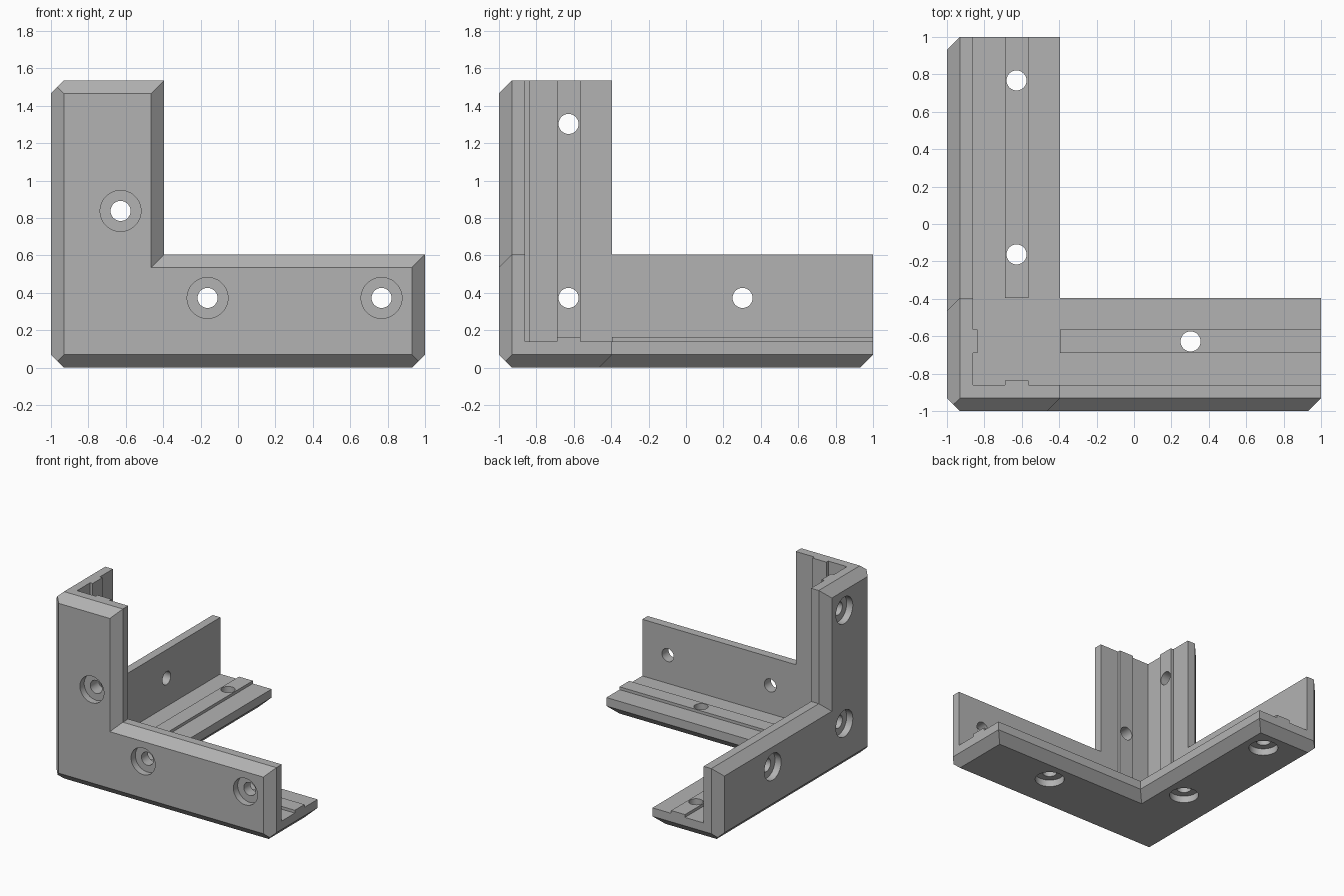
import bpy
import bmesh
from math import radians, pi
from mathutils import Vector, Matrix

# Dimensions in grid steps measured from the outer corner; S scales to scene units
S = 2 / 43
LENGTH = (43, 43, 33)      # arm lengths along x, y, z
WIDTH, THICK, CHAMFER = 13, 3, 1.5
MID = 8                    # centre line of every arm
RIB_HALF, RIB_HIGH = 1.35, 0.5
HOLE_R, BORE_R, BORE_DEPTH = 1.15, 2.35, 1.2

old = bpy.data.objects.get("Cube")
if old:
    bpy.data.objects.remove(old, do_unlink=True)

grey = bpy.data.materials.new("mid_grey")
grey.use_nodes = True
colour = (0.45, 0.45, 0.45, 1)
grey.diffuse_color = colour
grey.node_tree.nodes["Principled BSDF"].inputs["Base Color"].default_value = colour


def point(axis, depth, u, v):
    """Point at a depth along axis, with u and v on the next two axes."""
    p = Vector((0, 0, 0))
    p[axis], p[(axis + 1) % 3], p[(axis + 2) % 3] = depth, u, v
    return p


def finish(bm, name):
    bmesh.ops.recalc_face_normals(bm, faces=bm.faces)
    bmesh.ops.transform(bm, matrix=Matrix.Translation((-1, -1, 0)) @ Matrix.Scale(S, 4), verts=bm.verts)
    mesh = bpy.data.meshes.new(name)
    bm.to_mesh(mesh)
    bm.free()
    mesh.materials.append(grey)
    obj = bpy.data.objects.new(name, mesh)
    bpy.context.collection.objects.link(obj)
    return obj


def l_outline(a, b, inset):
    lo, w = inset, WIDTH - inset
    return [(lo, lo), (a - inset, lo), (a - inset, w), (w, w), (w, b - inset), (lo, b - inset)]


def plate(axis, name):
    """L-shaped plate with a chamfered outer face."""
    b, c = (axis + 1) % 3, (axis + 2) % 3
    bm = bmesh.new()
    rings = [[bm.verts.new(point(axis, d, u, v)) for u, v in l_outline(LENGTH[b], LENGTH[c], i)]
             for d, i in ((0, CHAMFER), (CHAMFER, 0), (THICK, 0))]
    for r, s in zip(rings, rings[1:]):
        for i in range(6):
            j = (i + 1) % 6
            bm.faces.new((r[i], r[j], s[j], s[i]))
    bm.faces.new(rings[0])
    bm.faces.new(rings[-1])
    bmesh.ops.recalc_face_normals(bm, faces=bm.faces)
    # continue the neighbouring plates' chamfers through this plate's corners
    cuts = [((0, 0), (-1, -1)), ((LENGTH[b], 0), (1, -1)), ((0, LENGTH[c]), (-1, 1))]
    for corner, out in cuts:
        normal = point(axis, 0, *out)
        origin = point(axis, 0, corner[0] - out[0] * CHAMFER, corner[1])
        res = bmesh.ops.bisect_plane(bm, geom=bm.verts[:] + bm.edges[:] + bm.faces[:],
                                     plane_co=origin, plane_no=normal, clear_outer=True)
        edges = [e for e in res["geom_cut"] if isinstance(e, bmesh.types.BMEdge)]
        bmesh.ops.holes_fill(bm, edges=edges, sides=0)
    return finish(bm, name)


def box(lo, hi, name):
    bm = bmesh.new()
    bmesh.ops.create_cube(bm, size=1)
    for v in bm.verts:
        v.co = Vector([lo[i] if v.co[i] < 0 else hi[i] for i in range(3)])
    return finish(bm, name)


def rib(normal, along, start, name):
    """Raised rail on a plate's inner face, running along one arm."""
    lo, hi = [MID - RIB_HALF] * 3, [MID + RIB_HALF] * 3
    lo[normal], hi[normal] = THICK - 0.5, THICK + RIB_HIGH
    lo[along], hi[along] = start, LENGTH[along]
    return box(lo, hi, name)


def hole_cutters(holes):
    """Stepped round cutters: a wide bore outside, a narrow hole through."""
    bm = bmesh.new()
    for axis, u, v in holes:
        steps = [(-1, 0), (-1, BORE_R), (BORE_DEPTH, BORE_R), (BORE_DEPTH, HOLE_R), (5, HOLE_R), (5, 0)]
        verts = [bm.verts.new(point(axis, d, u + r, v)) for d, r in steps]
        edges = [bm.edges.new(pair) for pair in zip(verts, verts[1:])]
        bmesh.ops.spin(bm, geom=verts + edges, cent=point(axis, 0, u, v),
                       axis=point(axis, 1, 0, 0), angle=2 * pi, steps=48)
    bmesh.ops.remove_doubles(bm, verts=bm.verts, dist=0.001)
    obj = finish(bm, "hole_cutter")
    obj.hide_render = True
    return obj


def combine(target, other, operation):
    mod = target.modifiers.new(operation, "BOOLEAN")
    mod.object, mod.operation, mod.solver = other, operation, "EXACT"
    bpy.ops.object.select_all(action="DESELECT")
    target.select_set(True)
    bpy.context.view_layer.objects.active = target
    bpy.ops.object.modifier_apply(modifier=mod.name)
    bpy.data.objects.remove(other, do_unlink=True)


# Three plates meeting at the corner
bracket = plate(1, "corner_bracket")
combine(bracket, plate(0, "side_plate"), "UNION")
combine(bracket, plate(2, "bottom_plate"), "UNION")

# Rails inside the arms
for normal, along, start in ((2, 0, WIDTH), (2, 1, WIDTH), (0, 2, THICK - 0.5), (1, 2, THICK - 0.5)):
    combine(bracket, rib(normal, along, start, "rail"), "UNION")

# Screw holes: plate axis, then position on the next two axes
near, far = 18, 38
holes = [(1, MID, near), (1, MID, far), (1, near, MID),      # front plate
         (0, MID, MID), (0, 28, MID), (0, MID, 28),          # side plate
         (2, MID, near), (2, MID, far), (2, 28, MID)]        # bottom plate
combine(bracket, hole_cutters(holes), "DIFFERENCE")

bpy.ops.object.shade_smooth_by_angle(angle=radians(30))
